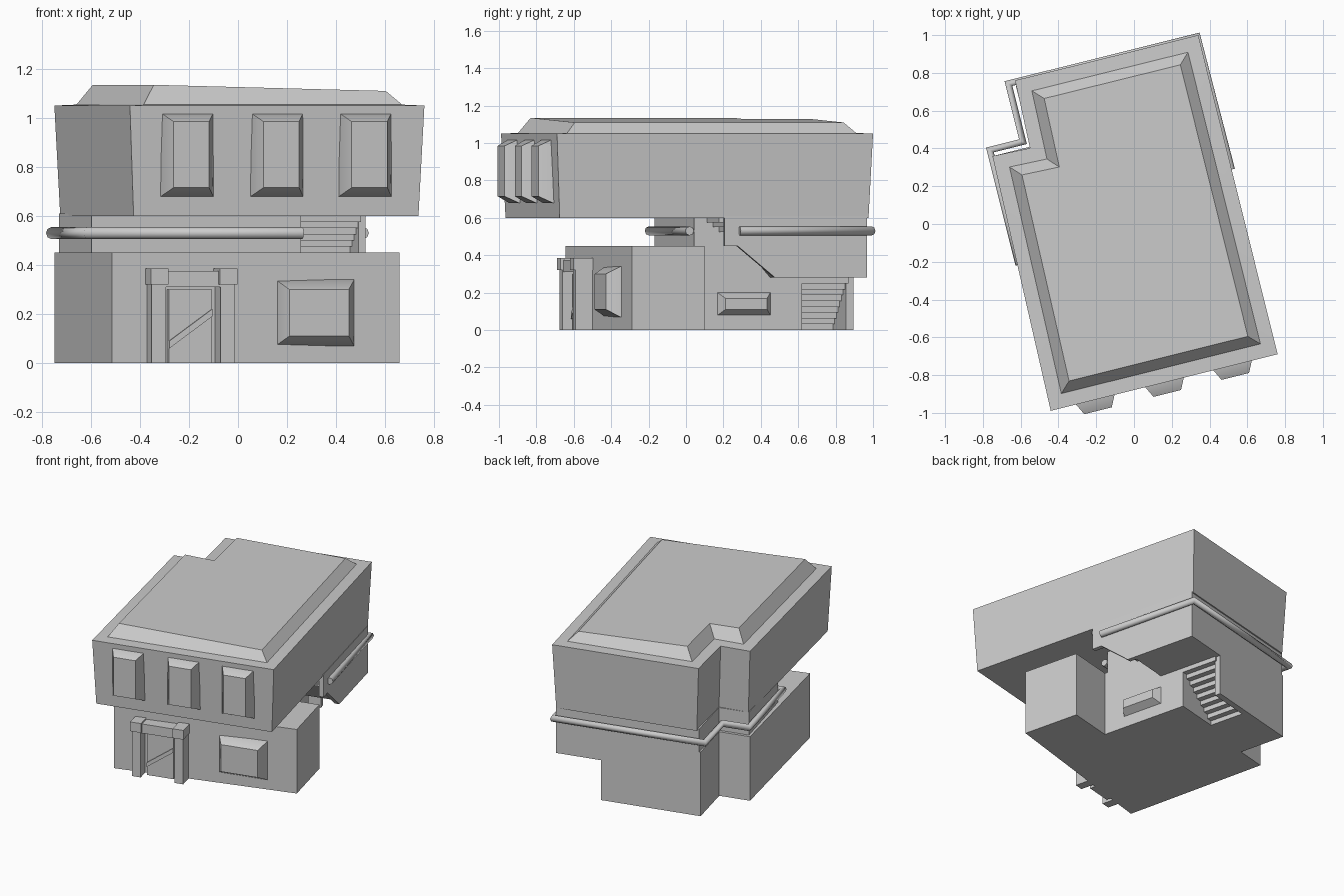
import bpy, bmesh
from math import radians
from mathutils import Vector

cube = bpy.data.objects.get("Cube")
if cube:
    bpy.data.objects.remove(cube)

stone = bpy.data.materials.new("plain grey")
stone.use_nodes = True
GREY = (0.6, 0.6, 0.6, 1)
stone.diffuse_color = GREY
stone.node_tree.nodes["Principled BSDF"].inputs["Base Color"].default_value = GREY
TURN = radians(14)  # the whole house is turned on its plot


def finish(obj):
    obj.data.materials.append(stone)
    obj.rotation_euler.z = TURN
    bpy.context.collection.objects.link(obj)
    return obj


def loft(name, rings):
    """Closed solid through matching rings of 3D points."""
    bm = bmesh.new()
    loops = [[bm.verts.new(p) for p in ring] for ring in rings]
    n = len(loops[0])
    for a, b in zip(loops, loops[1:]):
        for i in range(n):
            j = (i + 1) % n
            bm.faces.new((a[i], a[j], b[j], b[i]))
    bm.faces.new(loops[0][::-1])
    bm.faces.new(loops[-1])
    bmesh.ops.recalc_face_normals(bm, faces=bm.faces)
    mesh = bpy.data.meshes.new(name)
    bm.to_mesh(mesh)
    bm.free()
    return finish(bpy.data.objects.new(name, mesh))


def plan(points, z):
    return [(x, y, z) for x, y in points]


def prism(name, points, low, high):
    return loft(name, [plan(points, low), plan(points, high)])


def box(name, x0, x1, y0, y1, z0, z1):
    return prism(name, [(x0, y0), (x1, y0), (x1, y1), (x0, y1)], z0, z1)


def inset(points, d):
    """Move every edge of a counter-clockwise outline inwards by d."""
    pts = [Vector(p) for p in points]
    out = []
    for i, p in enumerate(pts):
        e = (p - pts[i - 1]).normalized()
        f = (pts[(i + 1) % len(pts)] - p).normalized()
        a, b = Vector((-e.y, e.x)), Vector((-f.y, f.x))
        out.append(tuple(p + (a + b) * d / (1 + a.dot(b))))
    return out


def bay(name, at, along, out, width, z0, z1, depth, slope):
    """Bay window: a frustum standing out from a wall."""
    at, along, out = Vector(at), Vector(along), Vector(out)
    rings = []
    for d, s in ((-0.03, 0), (0, 0), (depth, slope)):
        l, r = (at + out * d + along * k * (width / 2 - s) for k in (-1, 1))
        rings.append([(l.x, l.y, z0 + s), (r.x, r.y, z0 + s),
                      (r.x, r.y, z1 - s), (l.x, l.y, z1 - s)])
    return loft(name, rings)


def stepped(u0, z0, u1, z1, count):
    """Stair outline from one end to the other."""
    pts = [(u0, z0)]
    for i in range(count):
        u = u0 + (u1 - u0) * (i + 1) / count
        pts += [(u, pts[-1][1]), (u, z0 + (z1 - z0) * (i + 1) / count)]
    return pts


# Upper storey with flared walls and a bevelled, slightly tilted roof
upper = [(-.667, -.853), (.571, -.853), (.572, .888),
         (-.427, .89), (-.437, .523), (-.64, .53)]
roof = [(x, y, 1.121 - .0255 * x) for x, y in inset(upper, .13)]
loft("upper_storey", [plan(inset(upper, .02), .6), plan(upper, 1.05),
                      plan(inset(upper, .075), 1.054), roof])

# Narrower storey between the floors
prism("middle_storey", [(-.62, -.02), (.26, -.02), (.26, .86),
                        (-.42, .86), (-.42, .51), (-.625, .51)], .44, .61)

# Ground floor: front rooms, then the rear part over the stair
prism("ground_floor", [(-.655, -.5), (.57, -.44), (.57, -.04), (.26, -.04),
                       (.26, .575), (-.43, .575), (-.43, .53), (-.64, .53)],
      0, .45)
lower_flight = stepped(-.08, 0, .26, .28, 9)
side = [(-.43, 0)] + lower_flight + [(.26, .45), (-.43, .45)]
loft("lower_stair", [[(x, y, z) for x, z in side] for y in (.56, .83)])
box("back_wall", -.43, .25, .82, .86, 0, .45)

# Corner landing hanging over the stair, with the upper flight beneath
outer = [(.86, .28), (.353, .28), (.146, .45), (.075, .45),
         (.075, .61), (.86, .61)]
inner = [(.86, .28), (.4, .28)] + stepped(.25, .45, .05, .6, 6) + [(.86, .61)]
for name, shape, x0, x1 in (("landing_side_wall", outer, .525, .555),
                            ("upper_stair", inner, .25, .53)):
    loft(name, [[(x, y, z) for y, z in shape] for x in (x0, x1)])

# Round moulding running about the middle storey
path = [(.26, -.045), (-.645, -.045), (-.645, .565), (-.465, .565),
        (-.465, .882), (.565, .882), (.565, .155)]
curve = bpy.data.curves.new("band_moulding", "CURVE")
curve.dimensions = "3D"
curve.bevel_depth = .024
curve.bevel_resolution = 2
curve.use_fill_caps = True
spline = curve.splines.new("POLY")
spline.points.add(len(path) - 1)
for p, (x, y) in zip(spline.points, path):
    p.co = (x, y, .53, 1)
finish(bpy.data.objects.new("band_moulding", curve))

# Bay windows
for i, x in enumerate((-.424, -.046, .325)):
    bay(f"upper_bay_window_{i + 1}", (x, -.843), (1, 0), (0, -1),
        .22, .68, 1.02, .07, .035)
bay("lower_bay_window", (.21, -.455), (1, 0), (0, -1), .33, .07, .34, .07, .04)
bay("side_bay_window", (.26, .255), (0, 1), (1, 0), .29, .08, .2, .05, .03)

# Doorway: posts with caps, lintel, door and sloping rail
DOOR = -.33
for name, s in (("left", 1), ("right", -1)):
    x = DOOR + s * .145
    box(f"{name}_door_post", x - .03, x + .03, -.57, -.45, 0, .33)
    box(f"{name}_door_cap", x - .037, x + .037, -.583, -.45, .32, .385)
box("door_lintel", DOOR - .12, DOOR + .12, -.565, -.45, .31, .375)
box("door", DOOR - .09, DOOR + .09, -.52, -.46, 0, .3)
rail = [(DOOR - .09, .06), (DOOR + .09, .19), (DOOR + .09, .22), (DOOR - .09, .09)]
loft("door_rail", [[(x, y, z) for x, z in rail] for y in (-.53, -.51)])

# Soft shading with crisp edges
bpy.ops.object.select_all(action="DESELECT")
for obj in bpy.context.collection.objects:
    if obj.type == "MESH" and stone.name in obj.data.materials:
        obj.select_set(True)
        bpy.context.view_layer.objects.active = obj
bpy.ops.object.shade_smooth_by_angle(angle=radians(30))
